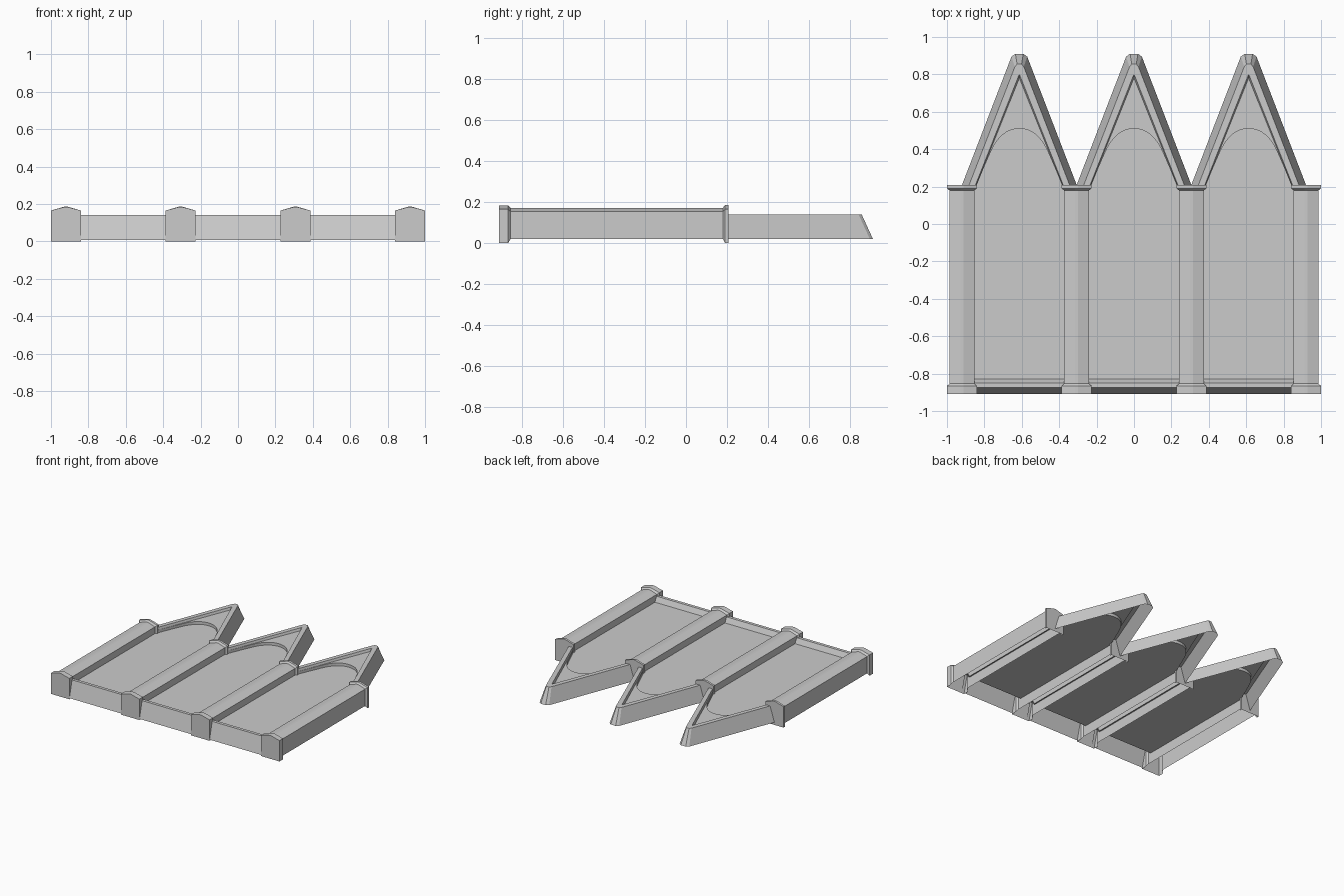
import bpy

if "Cube" in bpy.data.objects:
    bpy.data.objects.remove(bpy.data.objects["Cube"])

BAYS = (-0.613, 0.0, 0.613)
PILLARS = (-0.92, -0.307, 0.307, 0.92)


def make(name, verts, faces, x):
    mesh = bpy.data.meshes.new(name)
    mesh.from_pydata(verts, [], faces)
    mesh.update()
    ob = bpy.data.objects.new(name, mesh)
    ob.location.x = x
    bpy.context.collection.objects.link(ob)
    return ob


def loft(loops):
    """Bridge equally long open loops."""
    n = len(loops[0])
    verts = [p for l in loops for p in l]
    faces = [(k * n + i, (k + 1) * n + i, (k + 1) * n + i + 1, k * n + i + 1)
             for k in range(len(loops) - 1) for i in range(n - 1)]
    return verts, faces


def mirrored(left, z):
    """Mirror a left half profile that ends on x = 0."""
    pts = left + [(-x, y) for x, y in reversed(left[:-1])]
    return [(x, y, z) for x, y in pts]


def gable(half, tip, y_tip, apex, z, y0=0.2):
    """Straight leg from the base to a slightly rounded tip."""
    leg = [(-half + (half - tip) * i / 8, y0 + (y_tip - y0) * i / 8) for i in range(9)]
    return mirrored(leg + [(-tip * 0.5, apex), (0, apex)], z)


def arch(z):
    """Leg along the gable, then a smooth curve over the top."""
    pts = [(-0.232, 0.2), (-0.19, 0.3)]
    a, b, c = (-0.155, 0.38), (-0.10, 0.51), (0, 0.51)
    for i in range(9):
        t = i / 8
        pts.append(tuple((1 - t) ** 2 * p + 2 * t * (1 - t) * q + t * t * r
                         for p, q, r in zip(a, b, c)))
    return mirrored(pts, z)


def build_bay(x):
    # pointed rim, inner ledge and step down to the panel
    loops = [gable(0.31, 0.042, 0.895, 0.91, 0.02),
             gable(0.272, 0.024, 0.84, 0.855, 0.14),
             gable(0.238, 0.004, 0.792, 0.797, 0.14),
             gable(0.233, 0.002, 0.775, 0.78, 0.122),
             arch(0.122), arch(0.1)]
    verts, faces = loft(loops)
    n = len(loops[0])
    # recessed panel
    s = len(verts)
    w = 0.25
    verts += [(w, 0.2, 0.1), (w, -0.83, 0.1), (-w, -0.83, 0.1), (-w, 0.2, 0.1)]
    faces.append(tuple(range(s - n, s)) + (s, s + 1, s + 2, s + 3))
    # front sill
    profile = [(-0.83, 0.1), (-0.85, 0.14), (-0.875, 0.14), (-0.908, 0.008)]
    sv, sf = loft([[(-w, y, z) for y, z in profile], [(w, y, z) for y, z in profile]])
    s = len(verts)
    verts += sv
    faces += [tuple(i + s for i in f) for f in sf]
    make("pointed_panel", verts, faces, x)


def build_pillar(x):
    # ridged hollow shaft with a foot block and a collar: y, half width, base, eave, peak
    sections = [(-0.91, 0.08, 0.0, 0.165, 0.184), (-0.866, 0.08, 0.0, 0.165, 0.184),
                (-0.854, 0.067, 0.02, 0.153, 0.172), (0.18, 0.067, 0.02, 0.153, 0.172),
                (0.19, 0.08, 0.0, 0.165, 0.186), (0.208, 0.08, 0.0, 0.165, 0.186)]
    loops = [[(-h, y, b), (-h, y, e), (-0.008, y, p), (0.008, y, p), (h, y, e), (h, y, b)]
             for y, h, b, e, p in sections]
    verts, faces = loft(loops)
    n, m = 6, len(verts)
    faces += [tuple(range(n)), tuple(range(m - 1, m - n - 1, -1))]
    make("pillar", verts, faces, x)


for bx in BAYS:
    build_bay(bx)
for px in PILLARS:
    build_pillar(px)
